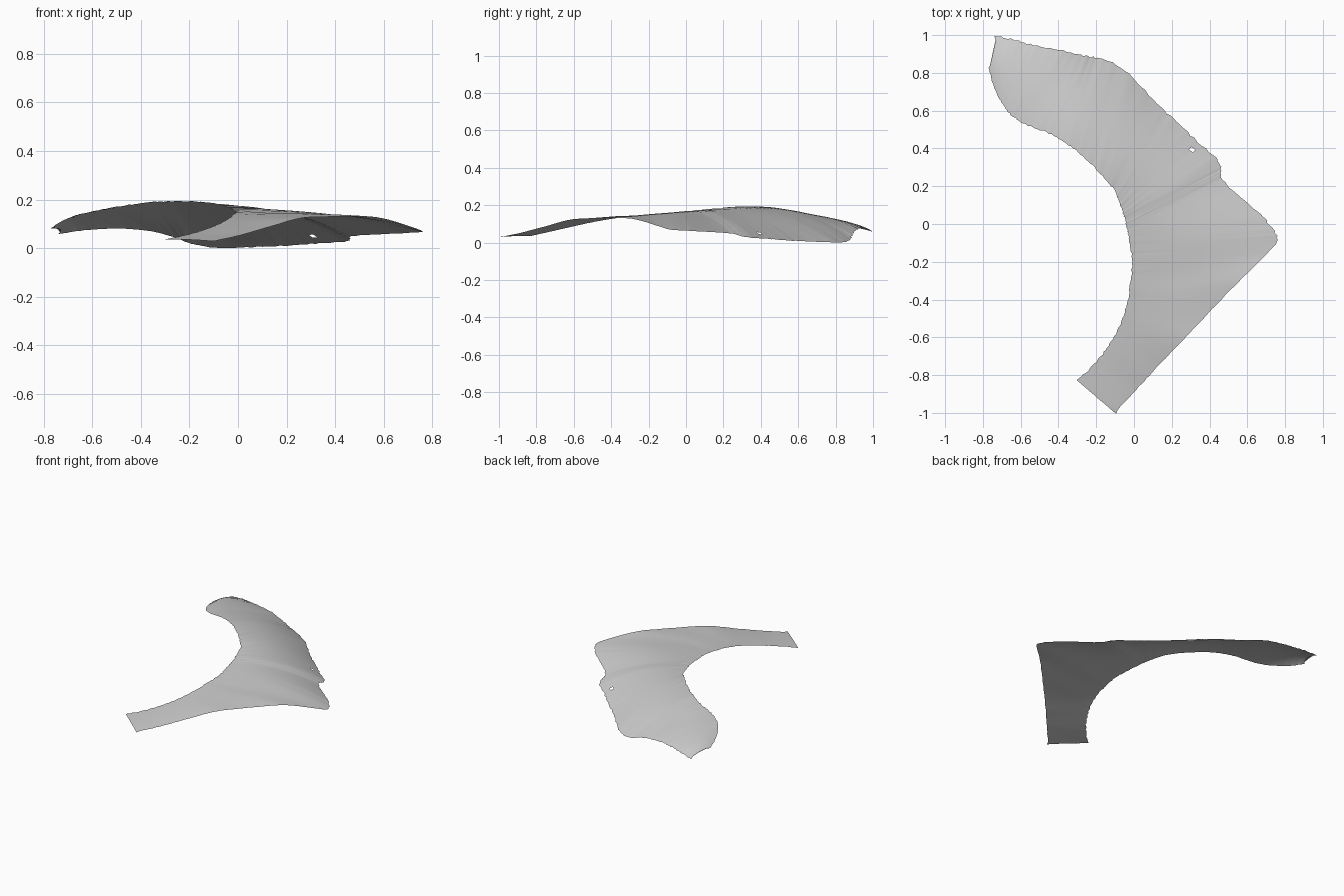
import bpy
import bmesh
import random
from mathutils import Vector

random.seed(4)
cube = bpy.data.objects.get("Cube")
if cube:
    bpy.data.objects.remove(cube)

# Cross-sections along the curved sheet, from the rear tip to the front tip:
# inner edge x, y, z / outer edge x, y, z / crown height
# (x and y in hundredths, heights in thousandths)
SECTIONS = [
    (-77, 83, 88, -74, 100, 65, 85),
    (-74, 72, 110, -62, 97, 82, 118),
    (-68, 61, 138, -50, 94, 88, 138),
    (-60, 54, 158, -38, 92, 80, 148),
    (-45, 48, 185, -27, 89, 55, 152),
    (-32, 40, 199, -18, 88, 22, 150),
    (-20, 29, 200, -6, 82, 8, 148),
    (-10, 17, 190, 14, 62, 15, 150),
    (-7, 9, 184, 30, 47, 25, 150),
    (-5, 3, 178, 46, 31, 38, 149),
    (-4, -1, 174, 46, 25, 55, 150),
    (-3, -6, 170, 70, 2, 70, 148),
    (-2, -12, 164, 76, -8, 76, 148),
    (-1, -20, 157, 71, -15, 96, 149),
    (-2, -32, 145, 53, -33, 138, 150),
    (-5, -47, 122, 30, -57, 135, 133),
    (-12, -62, 90, 12, -76, 92, 95),
    (-20, -73, 65, 0, -89, 58, 64),
    (-30, -83, 43, -10, -100, 36, 42),
]
STEPS = 10
ACROSS = 28
CORNER = 12 * STEPS


def slope(before, here, after):
    """Tangent that never overshoots the neighbouring values."""
    a, b = here - before, after - here
    return 0 if a * b <= 0 else 2 * a * b / (a + b)


def blend(channel, i, t):
    """Smooth interpolation of one section channel."""
    def value(k):
        last = len(SECTIONS) - 1
        if k < 0:
            return 2 * value(0) - value(1)
        if k > last:
            return 2 * value(last) - value(last - 1)
        return SECTIONS[k][channel]

    p, q = value(i), value(i + 1)
    m = slope(value(i - 1), p, q)
    n = slope(p, q, value(i + 2))
    s = 1 - t
    return p * s * s * (1 + 2 * t) + m * t * s * s + q * t * t * (3 - 2 * t) - n * t * t * s


def make_row(bm, row):
    """One strip of vertices from the inner edge to the outer edge."""
    i = min(row // STEPS, len(SECTIONS) - 2)
    ix, iy, iz, ox, oy, oz, crown = (blend(c, i, row / STEPS - i) for c in range(7))
    inner = Vector((ix / 100, iy / 100, iz / 1000))
    outer = Vector((ox / 100, oy / 100, oz / 1000))
    bulge = crown / 1000 - (inner.z + outer.z) / 2

    # Worn outline: the rear edge is rougher than the cut front edge
    across = (outer - inner).normalized()
    inner += across * random.uniform(-1, 1) * 0.004
    outer += across * random.uniform(-1, 1) * (0.005 if row < CORNER else 0.002)

    verts = []
    for j in range(ACROSS + 1):
        u = j / ACROSS
        arch = 4 * u * (1 - u)
        point = inner.lerp(outer, u)
        point.z += bulge * arch
        if row == 0:
            point.x += 0.025 * arch
        elif row == STEPS * (len(SECTIONS) - 1):
            point += Vector((-1, 1, 0)) * random.uniform(-1, 1) * 0.006
        verts.append(bm.verts.new(point))
    return verts


# Curved sheet
bm = bmesh.new()
rows = [make_row(bm, r) for r in range(STEPS * (len(SECTIONS) - 1) + 1)]
for a, b in zip(rows, rows[1:]):
    for j in range(ACROSS):
        bm.faces.new((a[j], b[j], b[j + 1], a[j + 1]))

# Small puncture near the rear edge
spot = Vector((0.31, 0.385))
hole = [f for f in bm.faces if (f.calc_center_median().xy - spot).length < 0.014]
bmesh.ops.delete(bm, geom=hole, context="FACES")

# Upper side faces up
bm.normal_update()
if sum(f.normal.z for f in bm.faces) < 0:
    bmesh.ops.reverse_faces(bm, faces=bm.faces[:])

# Stand the sheet on the ground
lowest = min(v.co.z for v in bm.verts)
for v in bm.verts:
    v.co.z -= lowest

mesh = bpy.data.meshes.new("curved_shell")
bm.to_mesh(mesh)
bm.free()
shell = bpy.data.objects.new("curved_shell", mesh)
bpy.context.collection.objects.link(shell)
for face in mesh.polygons:
    face.use_smooth = True

# Plain grey
grey = bpy.data.materials.new("plain_grey")
grey.use_nodes = True
colour = (0.6, 0.6, 0.6, 1)
grey.diffuse_color = colour
grey.node_tree.nodes["Principled BSDF"].inputs["Base Color"].default_value = colour
mesh.materials.append(grey)
